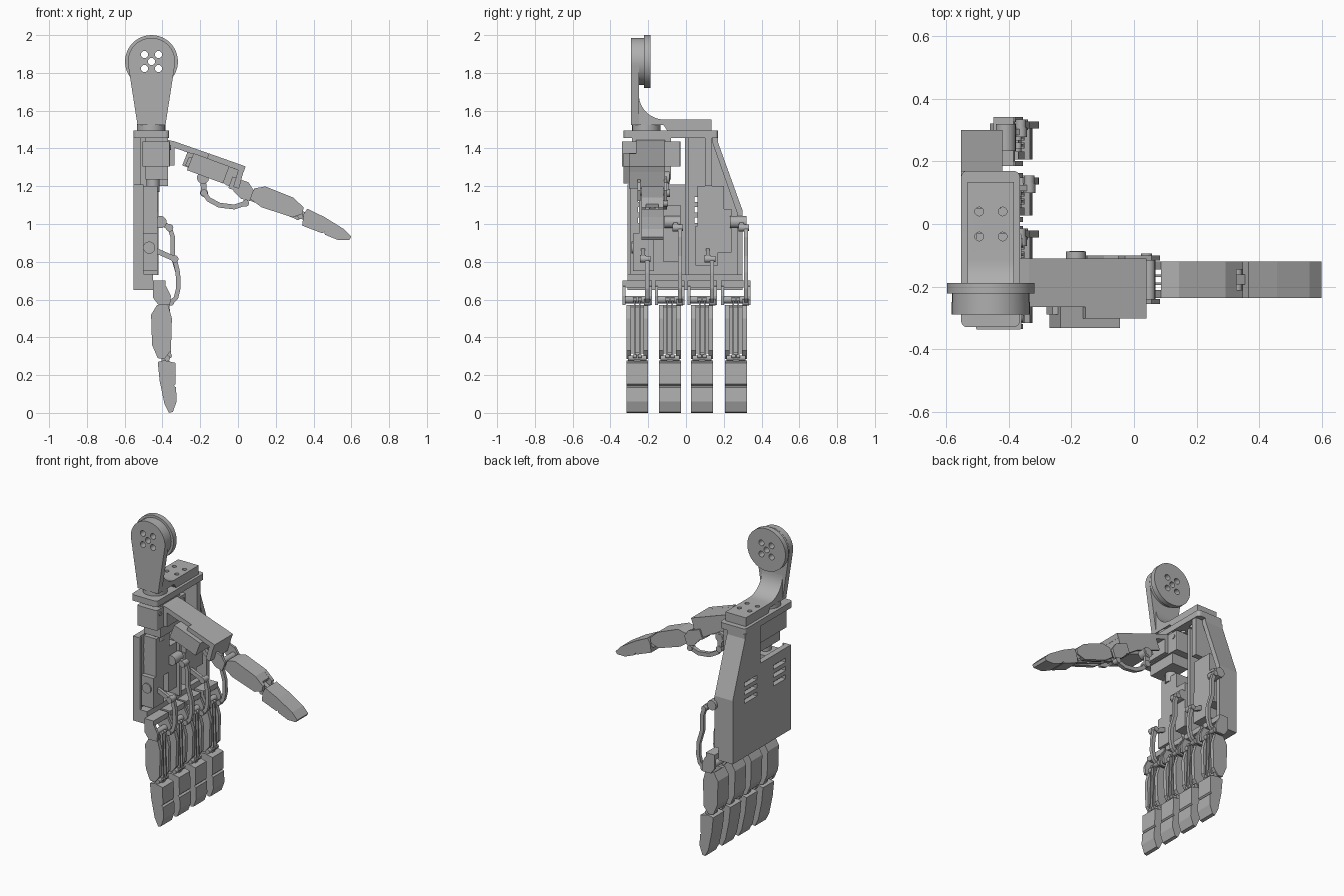
import bpy, bmesh, math
from mathutils import Vector

cube = bpy.data.objects.get("Cube")
if cube:
    bpy.data.objects.remove(cube, do_unlink=True)

grey = bpy.data.materials.new("plain grey")
grey.use_nodes = True
grey.diffuse_color = (0.43, 0.43, 0.43, 1)
grey.node_tree.nodes["Principled BSDF"].inputs["Base Color"].default_value = (0.43, 0.43, 0.43, 1)


def prism(name, pts, axis, a, b, r=0):
    """Extrude a 2D outline along an axis from a to b; r rounds its corners."""
    place = {"x": lambda p, t: (t, p[0], p[1]),
             "y": lambda p, t: (p[0], t, p[1]),
             "z": lambda p, t: (p[0], p[1], t)}[axis]
    bm = bmesh.new()
    lo = [bm.verts.new(place(p, a)) for p in pts]
    hi = [bm.verts.new(place(p, b)) for p in pts]
    bm.faces.new(lo)
    bm.faces.new(hi)
    n = len(pts)
    for i in range(n):
        j = (i + 1) % n
        bm.faces.new((lo[i], lo[j], hi[j], hi[i]))
    if r:
        k = "xyz".index(axis)
        long = [e for e in bm.edges if abs(e.verts[0].co[k] - e.verts[1].co[k]) > 1e-6]
        bmesh.ops.bevel(bm, geom=long, offset=r, segments=4, profile=0.5, affect="EDGES")
    bmesh.ops.recalc_face_normals(bm, faces=bm.faces)
    mesh = bpy.data.meshes.new(name)
    bm.to_mesh(mesh)
    bm.free()
    mesh.materials.append(grey)
    ob = bpy.data.objects.new(name, mesh)
    bpy.context.collection.objects.link(ob)
    return ob


def box(name, x0, x1, y0, y1, z0, z1, r=0):
    return prism(name, [(x0, y0), (x1, y0), (x1, y1), (x0, y1)], "z", z0, z1, r)


def arc(c, r, start, end, n=32):
    return [(c[0] + r * math.cos(math.radians(start + (end - start) * i / n)),
             c[1] + r * math.sin(math.radians(start + (end - start) * i / n))) for i in range(n + 1)]


def smooth(ob):
    bpy.ops.object.select_all(action="DESELECT")
    ob.select_set(True)
    bpy.context.view_layer.objects.active = ob
    bpy.ops.object.shade_smooth_by_angle(angle=math.radians(35))
    return ob


def rod(name, c, r, axis, a, b, n=24):
    return prism(name, arc(c, r, 0, 360, n)[:-1], axis, a, b)


def cyl(*args):
    return smooth(rod(*args))


def cut(ob, cutters):
    bpy.context.view_layer.objects.active = ob
    for c in cutters:
        m = ob.modifiers.new("hole", "BOOLEAN")
        m.operation, m.solver, m.object = "DIFFERENCE", "EXACT", c
        bpy.ops.object.modifier_apply(modifier=m.name)
    return ob


def drop(cutters):
    for c in cutters:
        bpy.data.objects.remove(c, do_unlink=True)


def link(name, path, width, y0, y1):
    """Flat bar following a path in the x-z plane, with round pivot ends."""
    p = [Vector(q) for q in path]
    left, right = [], []
    for i, q in enumerate(p):
        d = (p[min(i + 1, len(p) - 1)] - p[max(i - 1, 0)]).normalized()
        side = Vector((-d.y, d.x)) * width / 2
        left.append(tuple(q + side))
        right.append(tuple(q - side))
    prism(name, left + right[::-1], "y", y0, y1)
    for end in (p[0], p[-1]):
        cyl(name + "_pivot", end, width * 0.7, "y", y0 - 0.006, y1 + 0.006, 16)


# Shoulder arm: round joint, tapered front plate, curved foot
C = (-0.458, 1.86)
holes = [rod("cutter", (C[0] + dx, C[1] + dz), 0.019, "y", -0.4, 0, 16)
         for dx, dz in [(0, 0), (.037, .037), (-.037, .037), (.037, -.037), (-.037, -.037)]]
front = prism("arm_plate", arc(C, 0.125, -12, 192) + [(-0.533, 1.53), (-0.383, 1.53)], "y", -0.29, -0.25)
for ob in (front, rod("joint_body", C, 0.124, "y", -0.252, -0.215, 40),
           rod("joint_rim", C, 0.14, "y", -0.222, -0.188, 48)):
    smooth(cut(ob, holes))
drop(holes)
holes = [rod("cutter", (x, y), 0.014, "z", 1.4, 1.7, 16) for x in (-.495, -.42) for y in (-.04, .04)]
foot = prism("arm_foot", [(-0.29, 1.525), (-0.12, 1.525), (-0.1, 1.495), (0.135, 1.495), (0.135, 1.553)]
             + arc((-0.115, 1.688), 0.135, 270, 180, 12) + [(-0.29, 1.688)], "x", -0.533, -0.383)
smooth(cut(foot, holes))
cut(box("top_plate", -0.553, -0.365, -0.33, 0.17, 1.455, 1.495, 0.02), holes)
drop(holes)
cyl("turning_boss", (-0.46, -0.21), 0.075, "z", 1.49, 1.53)

# Palm: back plate with vents, side walls and ribs
outline = [(-0.31, 0.65), (0.3, 0.65), (0.3, 1.07), (0.17, 1.43), (0.17, 1.46), (0.01, 1.46),
           (0.01, 1.21), (-0.31, 1.21)]
slots = [box("cutter", -0.6, -0.5, y - 0.065, y + 0.065, z - 0.014, z + 0.014)
         for y in (0.11, -0.19) for z in (1.02, 1.075, 1.13)]
cut(prism("palm_back", outline, "x", -0.553, -0.515), slots)
drop(slots)
prism("palm_side_wall", [(0.3, 0.73), (0.3, 1.07), (0.17, 1.43), (0.17, 1.46), (0.14, 1.46),
                         (0.14, 1.43), (0.27, 1.06), (0.27, 0.73)], "x", -0.52, -0.42)
box("palm_bottom", -0.52, -0.45, -0.31, 0.3, 0.65, 0.735)
box("palm_rib", -0.52, -0.425, -0.005, 0.015, 0.73, 1.46)
box("palm_edge", -0.52, -0.5, -0.31, -0.295, 0.73, 1.21)
box("palm_post", -0.52, -0.37, 0.1, 0.137, 1.2, 1.46)

# Thumb turning motor
box("turning_motor", -0.505, -0.36, -0.338, -0.03, 1.305, 1.438, 0.006)
box("turning_motor_mount", -0.49, -0.37, -0.285, -0.08, 1.235, 1.46)
cyl("turning_shaft", (-0.45, -0.19), 0.035, "z", 1.17, 1.25)
for y in (-0.3, -0.06):
    cyl("motor_screw", (y, 1.405), 0.014, "x", -0.37, -0.355, 12)

# Finger segments, drawn as (towards palm, along finger)
INNER = [(-.03, .03), (-.06, .08), (-.055, .24), (-.025, .31), (.01, .315), (.045, .27), (.05, .1), (.03, .03)]
BACK = [(-.03, .03), (-.06, .08), (-.055, .24), (-.035, .285), (-.015, .285), (-.015, .04)]
TIP = [(-.025, .33), (-.015, .43), (.01, .55), (.035, .6), (.055, .595), (.075, .54), (.072, .465),
       (.06, .457), (.07, .448), (.068, .335), (.01, .322)]


def finger(name, y, origin, along, palm):
    def at(p):
        return tuple(Vector(origin) + Vector(palm) * p[0] + Vector(along) * p[1])

    def seg(part, pts, y0, y1):
        return prism(name + part, [at(p) for p in pts], "y", y + y0, y + y1)
    h = 0.058
    seg("_tip", TIP, -h, h)
    seg("_back", BACK, -h + 0.01, h - 0.01)
    seg("_tongue", [(-.01, .28), (.03, .28), (.04, .35), (0, .35)], -0.016, 0.016)
    for s in (-1, 1):
        seg("_side", INNER, *sorted((s * h, s * (h - 0.025))))
        link(name + "_rod", [at((.03, 0)), at((.04, .3))], 0.014, y + s * 0.013 - 0.004, y + s * 0.013 + 0.004)
        # Knuckle fork
        seg("_fork", [(-.05, -.08), (.02, -.07), (.045, -.02), (.04, .03), (-.02, .03), (-.05, -.01)],
            *sorted((s * 0.062, s * 0.078)))
    seg("_fork_bridge", [(-.05, -.1), (.015, -.1), (.015, -.065), (-.05, -.065)], -0.078, 0.078)
    cyl(name + "_knuckle_pin", at((.0, .0)), 0.02, "y", y - 0.07, y + 0.07, 16)
    cyl(name + "_middle_pin", at((.025, .31)), 0.015, "y", y - 0.05, y + 0.05, 16)


# Motors in the palm: (y range, z range)
for y0, y1, z0, z1 in [(-.25, -.11, .93, 1.2), (-.28, -.17, .75, .95), (-.12, -.03, .8, 1.1),
                       (.06, .2, .98, 1.2), (.05, .17, .78, .99), (.17, .24, .85, 1.08)]:
    box("palm_motor", -0.52, -0.425, y0, y1, z0, z1)

# Four fingers, each with its crank and curved pull link
for i, y in enumerate((-0.258, -0.085, 0.085, 0.264)):
    name = "finger_%d" % (i + 1)
    finger(name, y, (-0.4, 0.6), (0, -1), (1, 0))
    high = i % 2
    pivot = (-0.41, 1.01) if high else (-0.47, 0.875)
    tip = (-0.362, 0.98) if high else (-0.335, 0.815)
    cyl(name + "_crank_hub", pivot, 0.032, "y", y - 0.03, y + 0.055)
    link(name + "_crank", [pivot, tip], 0.028, y + 0.02, y + 0.04)
    mid = [(-.345, .93), (-.345, .83)] if high else []
    link(name + "_pull_link", [tip] + mid + [(-.318, .74), (-.316, .66), (-.328, .61), (-.355, .585)],
         0.024, y + 0.042, y + 0.064)

# Thumb
d = Vector((0.94, -0.342))
finger("thumb", -0.178, (0.048, 1.17), d, (-0.342, -0.94))

# Thumb base: sloped channel with its motor inside
top = [(-0.37, 1.445), (-0.335, 1.437), (0.04, 1.305), (0.03, 1.275), (-0.37, 1.415)]
prism("thumb_base_top", top, "y", -0.265, -0.11)
prism("thumb_base_wide", [(-.155, 1.374), (.04, 1.305), (.03, 1.275), (-.165, 1.344)], "y", -0.302, -0.26)
prism("thumb_base_root", [(-.37, 1.43), (-.335, 1.43), (-.335, 1.31), (-.37, 1.31)], "y", -0.265, -0.11)
wall = [(-.26, 1.4), (.035, 1.3), (0, 1.185), (-.06, 1.205), (-.12, 1.245), (-.295, 1.31)]
prism("thumb_base_wall", wall, "y", -0.125, -0.11)
prism("thumb_base_end", [(.005, 1.3), (.035, 1.3), (0.005, 1.187), (-.025, 1.197)], "y", -0.302, -0.11)
prism("thumb_motor", [(-.235, 1.375), (-.045, 1.305), (-.08, 1.215), (-.27, 1.285)], "y", -0.332, -0.14)
prism("thumb_motor_tab", [(-.26, 1.355), (-.235, 1.355), (-.255, 1.3), (-.28, 1.31)], "y", -0.29, -0.265)

# Thumb crank and curved pull link
cyl("thumb_crank_hub", (-0.185, 1.245), 0.032, "y", -0.14, -0.088)
link("thumb_crank", [(-0.185, 1.245), (-0.18, 1.165)], 0.03, -0.11, -0.092)
link("thumb_pull_link", [(-.18, 1.165), (-.155, 1.13), (-.1, 1.1), (-.02, 1.09), (.04, 1.11)],
     0.026, -0.125, -0.1)
